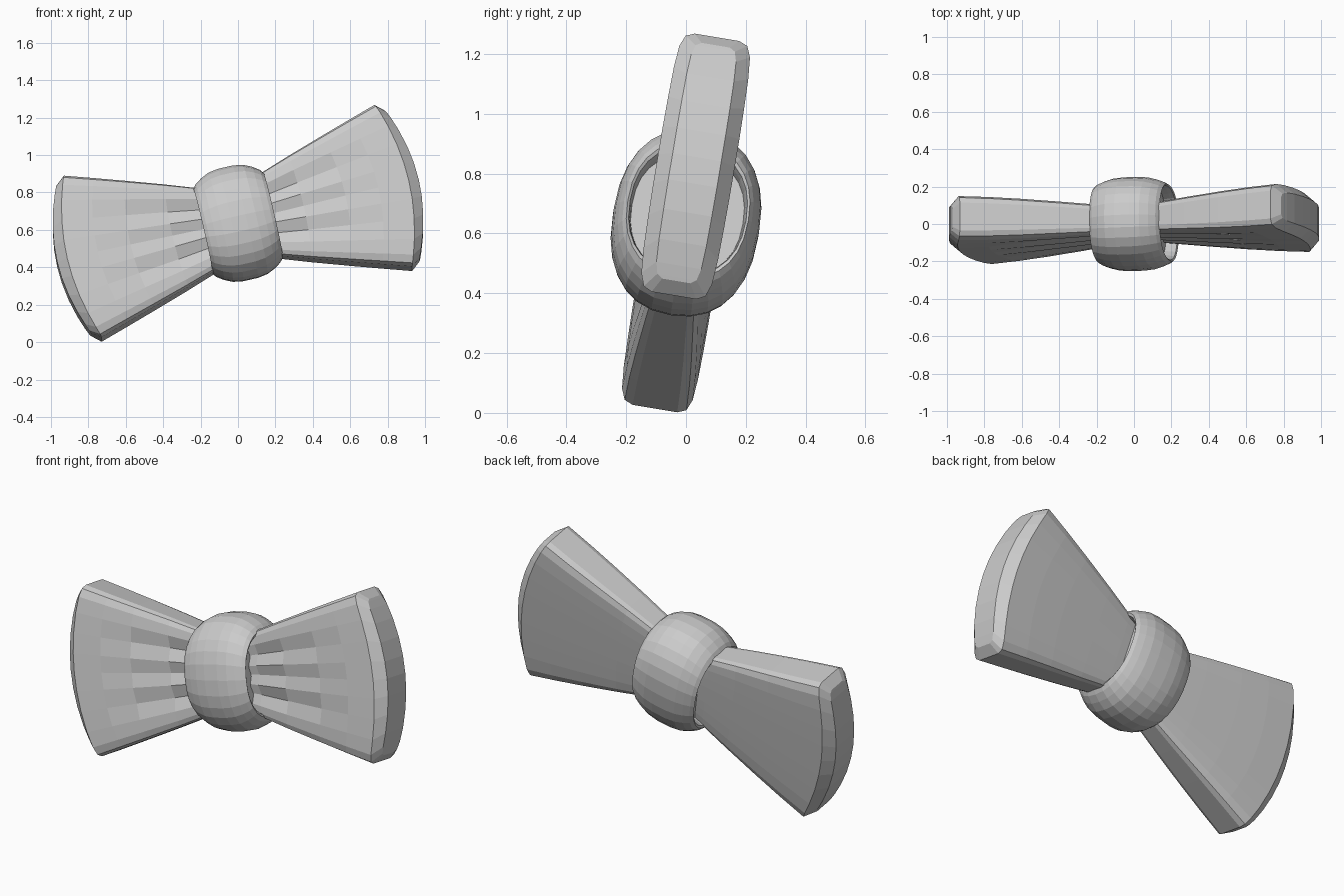
import bpy, bmesh
from math import sin, cos, pi, radians, copysign
from mathutils import Matrix

cube = bpy.data.objects.get("Cube")
if cube:
    bpy.data.objects.remove(cube)

GREY = (0.6, 0.6, 0.6, 1)
cloth = bpy.data.materials.new("grey cloth")
cloth.use_nodes = True
cloth.diffuse_color = GREY
cloth.node_tree.nodes["Principled BSDF"].inputs["Base Color"].default_value = GREY

# The whole bow is rolled sideways and leans back a little
POSE = (Matrix.Translation((0, 0, 0.635))
        @ Matrix.Rotation(radians(-9.5), 4, 'X')
        @ Matrix.Rotation(radians(-13), 4, 'Y'))


def finish(name, bm):
    bmesh.ops.recalc_face_normals(bm, faces=bm.faces)
    mesh = bpy.data.meshes.new(name)
    bm.to_mesh(mesh)
    bm.free()
    mesh.transform(POSE)
    mesh.materials.append(cloth)
    obj = bpy.data.objects.new(name, mesh)
    bpy.context.collection.objects.link(obj)


def bridge(bm, a, b):
    n = len(a)
    for i in range(n):
        bm.faces.new((a[i], a[(i + 1) % n], b[(i + 1) % n], b[i]))


# Wing stations: distance out, half height, half thickness, arc bulge, fold depth
STATIONS = [
    (0.00, 0.17, 0.070, 0.00, 0.00),
    (0.18, 0.23, 0.085, 0.00, 0.024),
    (0.34, 0.285, 0.098, 0.02, 0.020),
    (0.54, 0.35, 0.113, 0.05, 0.009),
    (0.70, 0.401, 0.122, 0.07, 0.00),
    (0.852, 0.449, 0.126, 0.085, 0.00),
    (0.902, 0.410, 0.080, 0.090, 0.00),
]
# Section: height fraction, thickness fraction, fold weight
HALF = [(1, 0.6, 0), (0.97, 0.83, 0), (0.88, 0.95, 0), (0.7, 1, 0),
        (0.46, 1.02, 1), (0.22, 1.03, 0)]
SECTION = [(-v, t, f) for v, t, f in HALF] + [(0, 1.03, 0.8)] + HALF[::-1]


def wing(name, side):
    bm = bmesh.new()
    rings = []
    for x, h, t, bulge, fold in STATIONS:
        def vert(v, y):
            return bm.verts.new((side * (x + bulge * (1 - v * v)), y, h * v))
        front = [vert(v, -t * k + fold * f) for v, k, f in SECTION]
        back = [vert(v, t * k) for v, k, f in SECTION]
        rings.append((front, back))
    loops = [f + b[::-1] for f, b in rings]
    for a, b in zip(loops, loops[1:]):
        bridge(bm, a, b)
    # Close both ends with strips so the outer edge follows its arc
    for f, b in (rings[0], rings[-1]):
        for i in range(len(f) - 1):
            bm.faces.new((f[i], f[i + 1], b[i + 1], b[i]))
    finish(name, bm)


wing("left_wing", 1)
wing("right_wing", -1)

# Knot: a rounded band with a shallow recess where each wing enters
EDGE = [(0.04, 0), (0.095, 0.009), (0.14, 0.03), (0.175, 0.054),
        (0.193, 0.076), (0.188, 0.09), (0.165, 0.098), (0.13, 0.105)]
PROFILE = [(-x, d) for x, d in EDGE[::-1]] + EDGE
SIDES = 28


def rounded(c):
    return copysign(abs(c) ** 0.87, c)


bm = bmesh.new()
rings = []
for x, d in PROFILE:
    angles = [2 * pi * i / SIDES for i in range(SIDES)]
    rings.append([bm.verts.new((x, (0.246 - 0.55 * d) * rounded(cos(a)),
                                (0.308 - d) * rounded(sin(a))))
                  for a in angles])
for a, b in zip(rings, rings[1:]):
    bridge(bm, a, b)
bm.faces.new(rings[0])
bm.faces.new(rings[-1])
finish("centre_knot", bm)
